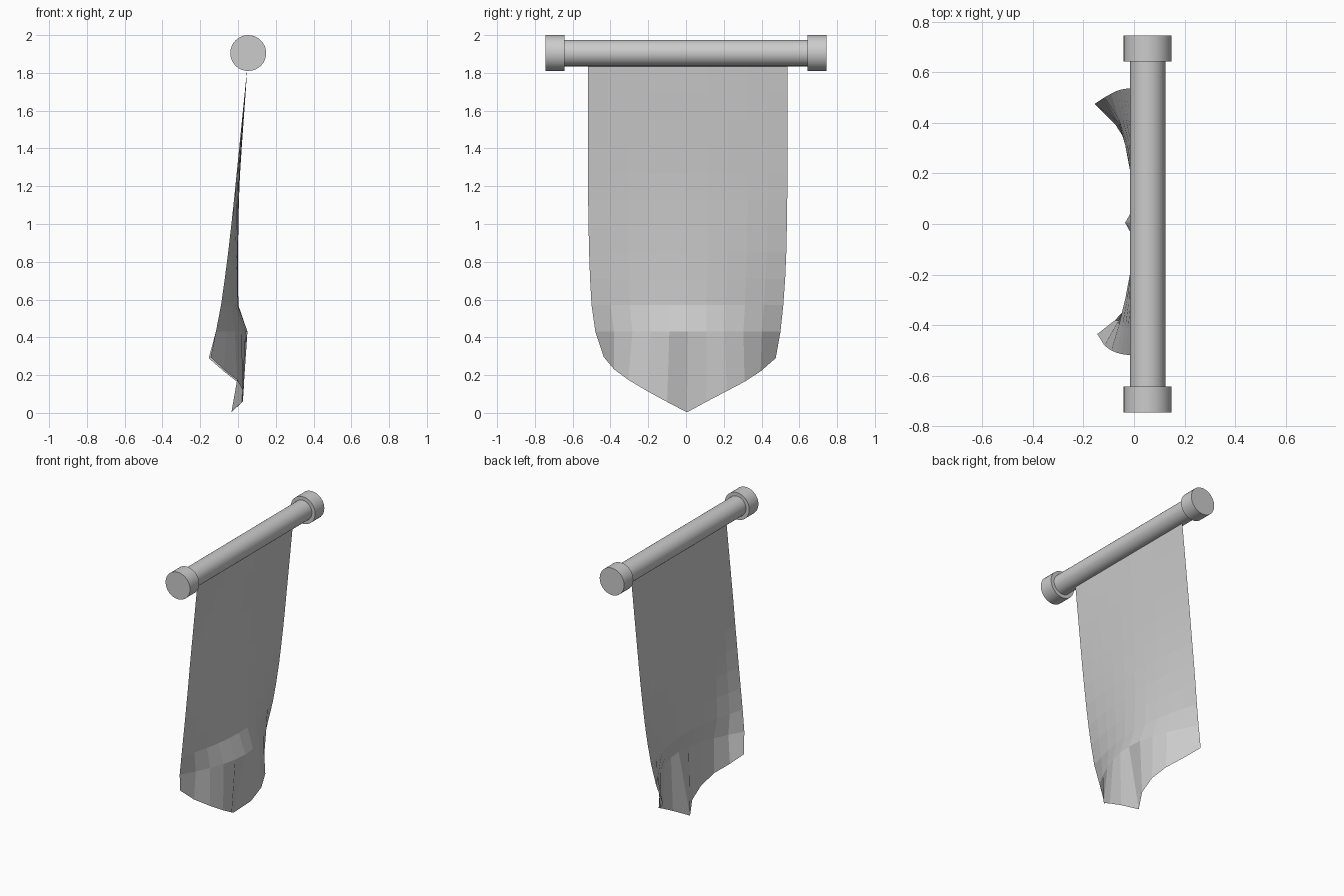
import bpy, bmesh, math

ROD_X, ROD_Z = 0.054, 1.905


def cylinder(name, radius, y0, y1):
    bpy.ops.mesh.primitive_cylinder_add(
        vertices=32, radius=radius, depth=y1 - y0,
        location=(ROD_X, (y0 + y1) / 2, ROD_Z), rotation=(math.pi / 2, 0, 0))
    ob = bpy.context.object
    ob.name = name
    bpy.ops.object.shade_smooth_by_angle()
    return ob


# Hanging rod and its end caps
cylinder("rod", 0.07, -0.66, 0.66)
cylinder("left_cap", 0.095, -0.745, -0.643)
cylinder("right_cap", 0.095, 0.643, 0.745)

# Cloth rows: z, left edge y, right edge y, edge x, centre x
rows = [
    (1.84, -0.52, 0.537, 0.05, 0.05),
    (1.69, -0.52, 0.537, 0.035, 0.04),
    (1.55, -0.52, 0.537, 0.021, 0.03),
    (1.41, -0.52, 0.537, 0.007, 0.02),
    (1.27, -0.52, 0.537, -0.007, 0.011),
    (1.13, -0.518, 0.536, -0.021, 0.005),
    (0.99, -0.516, 0.534, -0.036, 0.002),
    (0.85, -0.513, 0.531, -0.052, 0.0),
    (0.71, -0.508, 0.525, -0.07, 0.0),
    (0.57, -0.50, 0.515, -0.09, 0.002),
    (0.43, -0.48, 0.50, -0.117, 0.05),
]
# Pointed hem, left to right: x, y, z
hem = [
    (-0.145, -0.435, 0.295), (-0.075, -0.38, 0.23), (-0.005, -0.305, 0.175),
    (0.028, -0.205, 0.115), (0.022, -0.10, 0.058), (-0.035, 0.005, 0.003),
    (0.025, 0.11, 0.06), (0.03, 0.215, 0.115), (-0.005, 0.31, 0.165),
    (-0.075, 0.395, 0.22), (-0.155, 0.475, 0.29),
]
COLS = 10

bm = bmesh.new()
grid = []
for z, yl, yr, xe, xc in rows:
    line = []
    for i in range(COLS + 1):
        t = i / COLS
        bow = abs(2 * t - 1) ** 1.8
        line.append(bm.verts.new((xc + (xe - xc) * bow, yl + (yr - yl) * t, z)))
    grid.append(line)
grid.append([bm.verts.new(p) for p in hem])
for a, b in zip(grid, grid[1:]):
    for i in range(COLS):
        bm.faces.new((a[i], b[i], b[i + 1], a[i + 1]))
mesh = bpy.data.meshes.new("banner_cloth")
bm.to_mesh(mesh)
bm.free()
cloth = bpy.data.objects.new("banner_cloth", mesh)
bpy.context.collection.objects.link(cloth)
